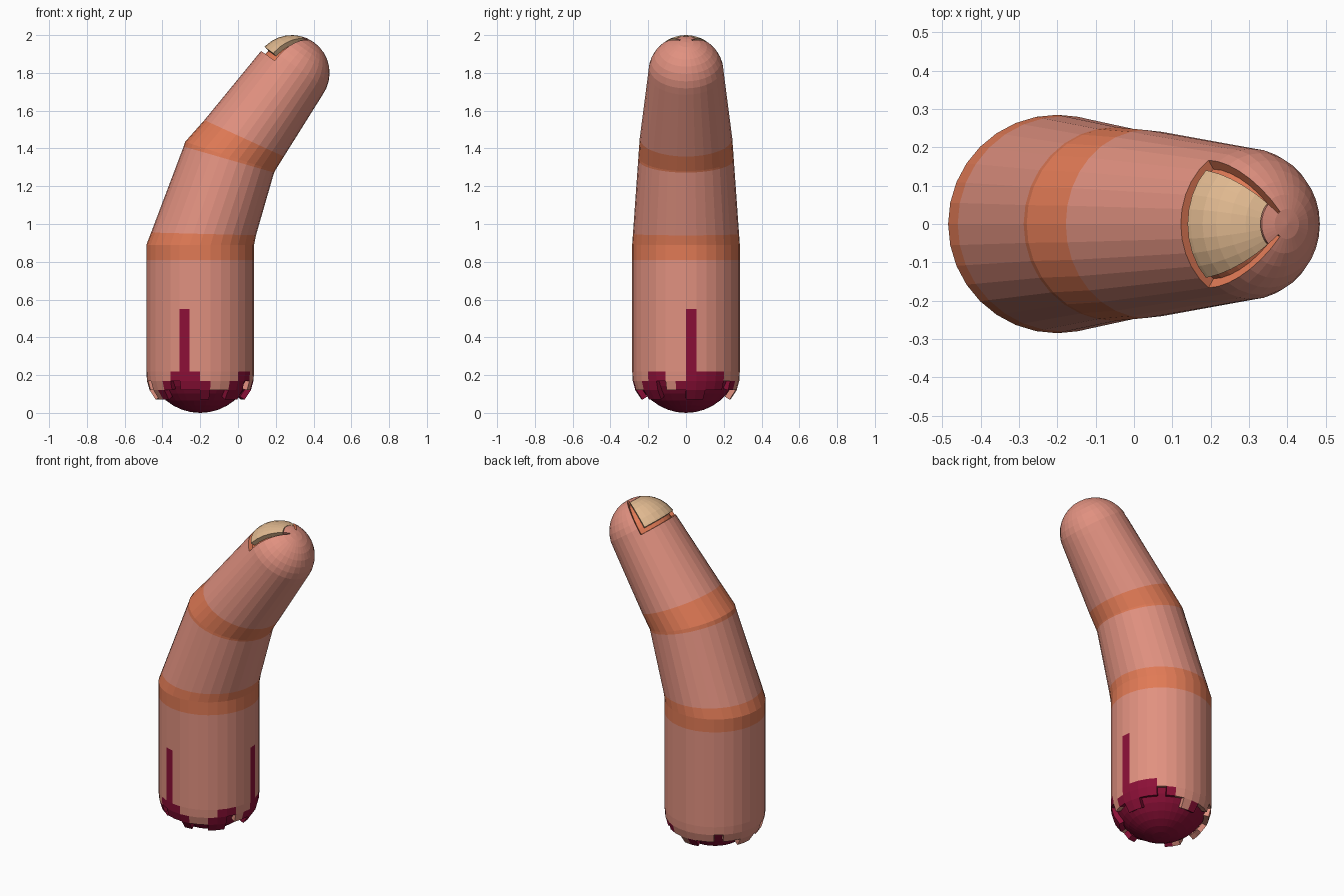
import bpy, bmesh, math
from mathutils import Vector

if "Cube" in bpy.data.objects:
    bpy.data.objects.remove(bpy.data.objects["Cube"])

N = 32                      # sides around the finger
STEP = 360 / N


def material(name, rgb):
    m = bpy.data.materials.new(name)
    m.diffuse_color = (*rgb, 1)
    m.use_nodes = True
    m.node_tree.nodes["Principled BSDF"].inputs["Base Color"].default_value = m.diffuse_color
    return m


SKIN, CREASE, NAIL, BLOOD = range(4)
MATS = [material("skin", (0.75, 0.283, 0.216)),
        material("crease_orange", (0.75, 0.195, 0.092)),
        material("nail_tan", (0.74, 0.48, 0.275)),
        material("blood_red", (0.262, 0.005, 0.038))]


def grid(name, rows, rule, thickness=0.0):
    """Skin rows of points; rule(row, column) gives a colour or None for a gap."""
    bm = bmesh.new()
    vs = [[bm.verts.new(p) for p in row] for row in rows]
    for k in range(len(vs) - 1):
        for i in range(len(vs[k]) - 1):
            mat = rule(k, i)
            if mat is not None:
                f = bm.faces.new((vs[k][i], vs[k + 1][i], vs[k + 1][i + 1], vs[k][i + 1]))
                f.material_index = mat
    bmesh.ops.remove_doubles(bm, verts=bm.verts, dist=0.0002)
    loose = [v for v in bm.verts if not v.link_faces]
    bmesh.ops.delete(bm, geom=loose, context='VERTS')
    me = bpy.data.meshes.new(name)
    bm.to_mesh(me)
    bm.free()
    for m in MATS:
        me.materials.append(m)
    ob = bpy.data.objects.new(name, me)
    bpy.context.collection.objects.link(ob)
    if thickness:
        mod = ob.modifiers.new("thickness", 'SOLIDIFY')
        mod.thickness = thickness
        mod.offset = -1
    return ob


def ring(xl, zl, xr, zr, ry):
    """Tilted oval through a left and a right point; column 0 is at -x."""
    c = Vector(((xl + xr) / 2, 0, (zl + zr) / 2))
    h = Vector(((xl - xr) / 2, 0, (zl - zr) / 2))
    return [c + h * math.cos(math.radians(i * STEP))
            + Vector((0, ry * math.sin(math.radians(i * STEP)), 0)) for i in range(N + 1)]


def flat_ring(z, r):
    return ring(-0.2 - r, z, -0.2 + r, z, r)


# Fingertip dome coordinates: column, latitude from its base ring, radius
CENTRE = Vector((0.285, 0, 1.8))
AXIS = Vector((0.58, 0, 0.814)).normalized()
SIDE = Vector((-AXIS.z, 0, AXIS.x))
R = 0.2


def tip(i, lat, r=R):
    t, p = math.radians(i * STEP), math.radians(lat)
    out = SIDE * math.cos(t) + Vector((0, math.sin(t), 0))
    return CENTRE + r * (AXIS * math.sin(p) + out * math.cos(p))


# Finger body with two knuckle bands and two blood drips
body = [flat_ring(0.22, 0.285), flat_ring(0.55, 0.285), flat_ring(0.81, 0.285),
        flat_ring(0.89, 0.285),
        ring(-0.46, 0.955, 0.095, 0.94, 0.281),
        ring(-0.288, 1.41, 0.191, 1.272, 0.253),
        ring(-0.28, 1.435, 0.195, 1.28, 0.252),
        ring(-0.178, 1.55, 0.243, 1.357, 0.245)]
DRIPS = (15, 25)


def body_colour(k, i):
    if k == 0 and i in DRIPS:
        return BLOOD
    return CREASE if k in (2, 3, 5, 6) else SKIN


body.append([tip(i, 0) for i in range(N + 1)])
grid("finger_body", body, body_colour)

# Rounded fingertip, left open where the nail bed sits
lats = [k * 11.25 for k in range(9)]
grid("fingertip", [[tip(i, a) for i in range(N + 1)] for a in lats],
     lambda k, i: None if k < 7 and (i < 5 or i >= N - 5) else SKIN)

# Sunken nail bed with its walls
bed_lats = [0] + lats[:8] + [lats[7]]
bed_cols = [-5] + list(range(-5, 6)) + [5]
bed = []
for k, a in enumerate(bed_lats):
    edge_row = k in (0, len(bed_lats) - 1)
    bed.append([tip(i, a, R if edge_row or j in (0, len(bed_cols) - 1) else 0.172)
                for j, i in enumerate(bed_cols)])
grid("nail_bed", bed, lambda k, i: CREASE)

# Nail plate and the pad of skin at its end
grid("nail", [[tip(i, a) for i in range(-4, 5)] for a in [8] + lats[1:7]],
     lambda k, i: NAIL, 0.028)
grid("nail_end_pad", [[tip(i, a) for i in range(-4, 5)] for a in (68.5, 78.75)],
     lambda k, i: SKIN, 0.028)

# Torn skin rim: rows kept per column, and rows stained from the top or below
KEPT = "33221223322122332213322322123312"
STAIN_FROM = {12: 0, 13: 0, 14: 0, 15: 0, 18: 0, 19: 0, 24: 0, 25: 0, 26: 0,
              10: 1, 11: 1, 16: 1, 17: 2, 20: 1, 23: 1, 27: 1, 28: 2, 7: 2, 4: 2, 31: 2}


def rim_colour(k, i):
    row = 2 - k                      # 0 is the top row
    if row >= int(KEPT[i]):
        return None
    return BLOOD if row >= STAIN_FROM.get(i, 9) else SKIN


grid("torn_skin_rim", [flat_ring(0.07, 0.235), flat_ring(0.12, 0.268),
                       flat_ring(0.17, 0.282), flat_ring(0.22, 0.285)], rim_colour, 0.03)

# Rounded raw flesh at the base
flesh = []
for k in range(9):
    a = math.radians(k * 10)
    flesh.append(flat_ring(0.285 - 0.285 * math.cos(a), 0.285 * math.sin(a) * 0.995))
grid("raw_flesh", flesh, lambda k, i: BLOOD)
